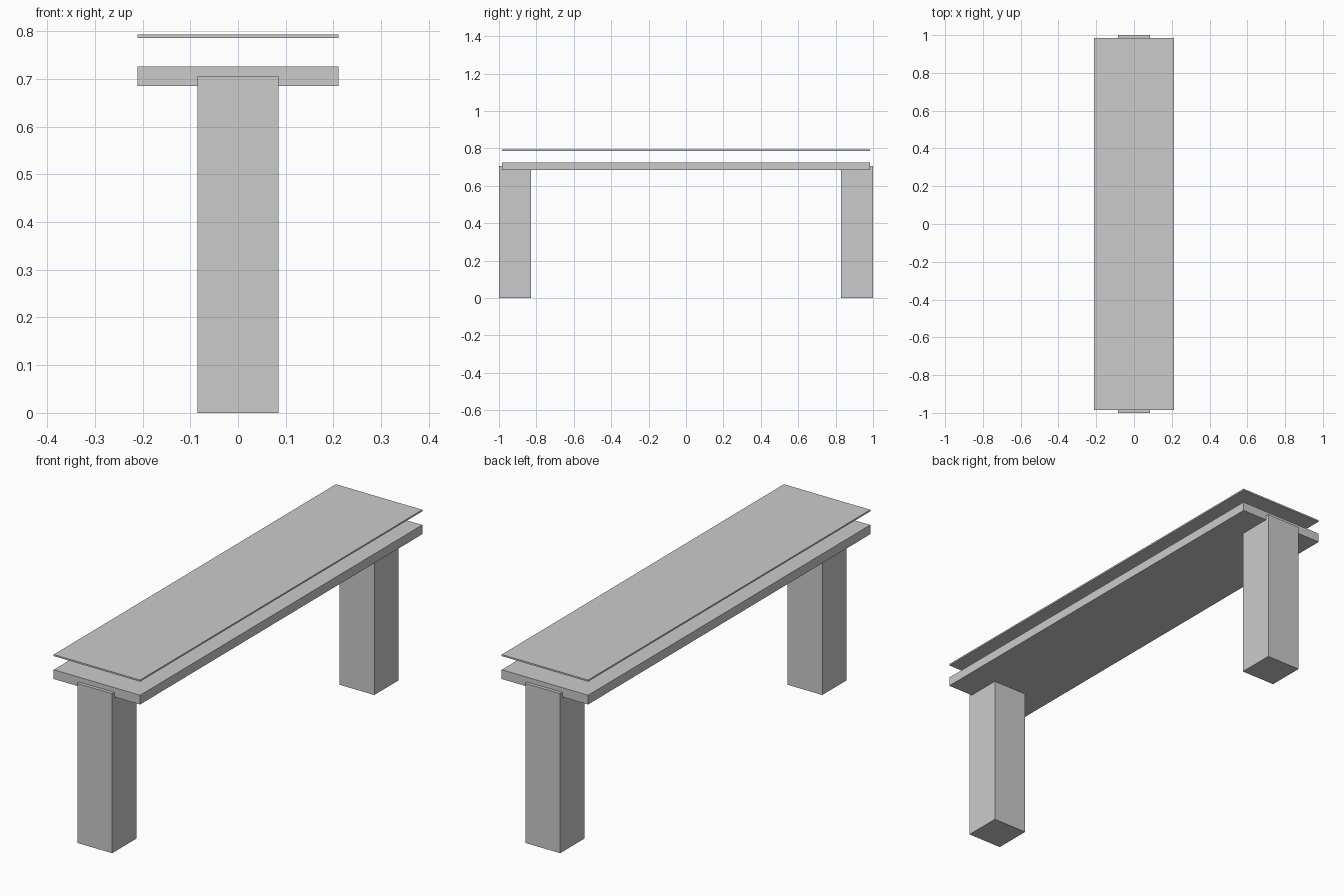
import bpy

cube = bpy.data.objects.get("Cube")
if cube:
    bpy.data.objects.remove(cube, do_unlink=True)

# Single plain grey material
grey = bpy.data.materials.new("light grey")
grey.use_nodes = True
colour = (0.6, 0.6, 0.6, 1.0)
grey.diffuse_color = colour
grey.node_tree.nodes["Principled BSDF"].inputs["Base Color"].default_value = colour


def box(name, low, high):
    """Flat-faced box spanning two opposite corners."""
    centre = [(a + b) / 2 for a, b in zip(low, high)]
    bpy.ops.mesh.primitive_cube_add(size=1, location=centre)
    part = bpy.context.object
    part.name = name
    part.scale = [b - a for a, b in zip(low, high)]
    bpy.ops.object.transform_apply(location=False, rotation=False, scale=True)
    part.data.materials.append(grey)
    return part


half_width, half_length = 0.211, 0.985
leg_half, leg_inner, leg_top = 0.085, 0.83, 0.705

# Thick deck and the thin sheet floating above it
box("deck", (-half_width, -half_length, 0.685), (half_width, half_length, 0.726))
box("top_sheet", (-half_width, -half_length, 0.786), (half_width, half_length, 0.793))

# Square legs, let into the deck and slightly proud of its ends
box("front_leg", (-leg_half, -1, 0), (leg_half, -leg_inner, leg_top))
box("back_leg", (-leg_half, leg_inner, 0), (leg_half, 1, leg_top))
